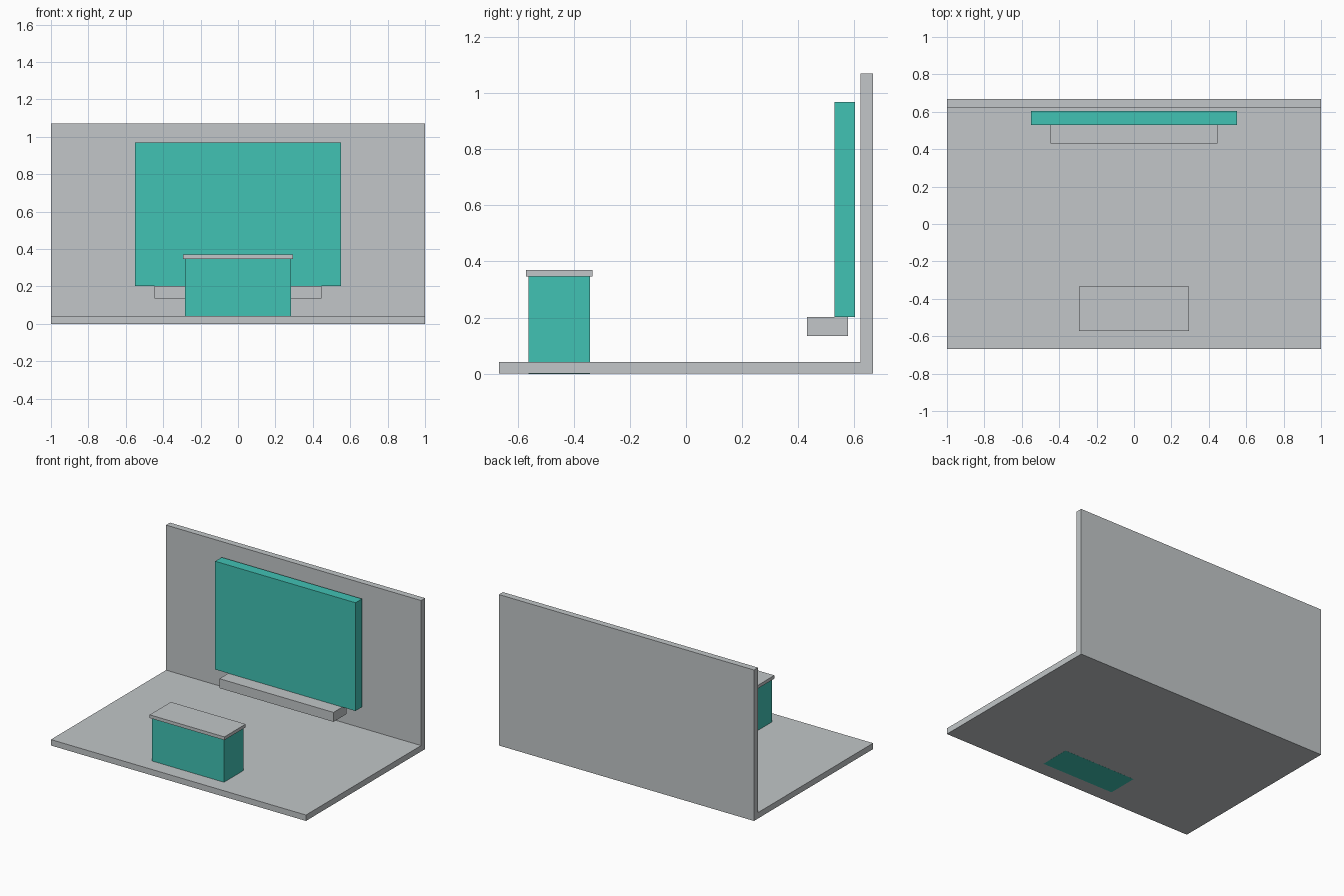
import bpy
import bmesh

if "Cube" in bpy.data.objects:
    bpy.data.objects.remove(bpy.data.objects["Cube"])


def material(name, rgb):
    m = bpy.data.materials.new(name)
    m.diffuse_color = (*rgb, 1.0)
    m.use_nodes = True
    m.node_tree.nodes["Principled BSDF"].inputs["Base Color"].default_value = m.diffuse_color
    return m


GREY = material("light_grey", (0.539, 0.565, 0.578))
TEAL = material("teal", (0.053, 0.539, 0.456))


def extrude_profile(name, profile, half_width, mat):
    """Extrude a closed (y, z) profile symmetrically along x."""
    bm = bmesh.new()
    face = bm.faces.new([bm.verts.new((-half_width, y, z)) for y, z in profile])
    result = bmesh.ops.extrude_face_region(bm, geom=[face])
    moved = [v for v in result["geom"] if isinstance(v, bmesh.types.BMVert)]
    bmesh.ops.translate(bm, vec=(2 * half_width, 0, 0), verts=moved)
    bmesh.ops.recalc_face_normals(bm, faces=bm.faces)
    mesh = bpy.data.meshes.new(name)
    bm.to_mesh(mesh)
    bm.free()
    mesh.materials.append(mat)
    obj = bpy.data.objects.new(name, mesh)
    bpy.context.collection.objects.link(obj)
    return obj


def box(name, half_width, y0, y1, z0, z1, mat):
    return extrude_profile(name, [(y0, z0), (y1, z0), (y1, z1), (y0, z1)], half_width, mat)


# Floor slab and back wall as one L-shaped section
extrude_profile("floor_and_back_wall",
                [(-0.667, 0), (0.667, 0), (0.667, 1.07), (0.622, 1.07),
                 (0.622, 0.042), (-0.667, 0.042)], 1.0, GREY)

# Display panel in front of the wall, with the shelf below it
box("display_panel", 0.55, 0.53, 0.603, 0.202, 0.969, TEAL)
box("shelf", 0.447, 0.431, 0.578, 0.135, 0.202, GREY)

# Counter: body runs through the floor and shows on its underside
box("counter_body", 0.283, -0.561, -0.342, -0.0005, 0.347, TEAL)
box("counter_top", 0.293, -0.571, -0.333, 0.347, 0.37, GREY)
